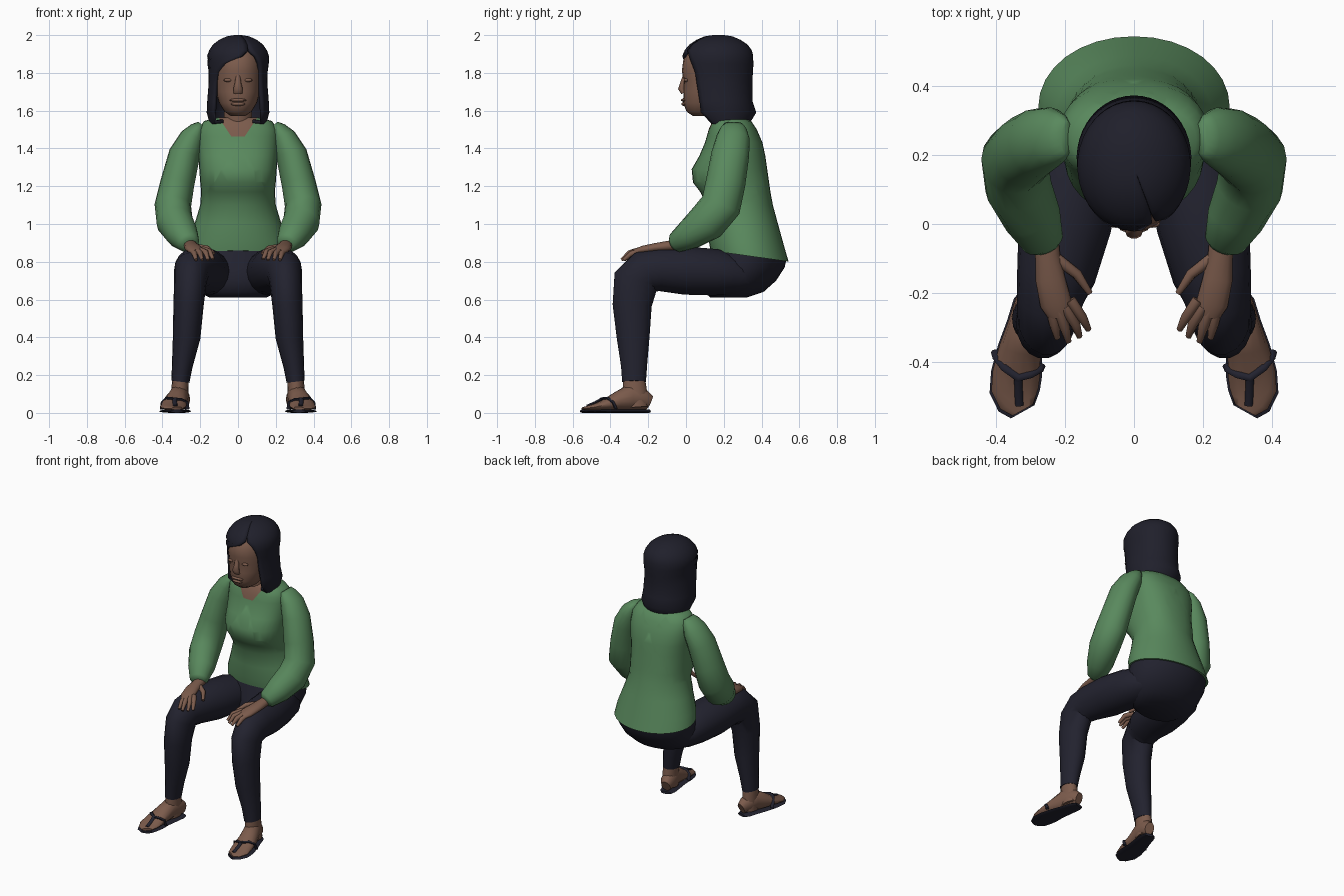
import bpy, bmesh, math
from mathutils import Vector


def material(name, rgb):
    m = bpy.data.materials.new(name)
    m.diffuse_color = (*rgb, 1)
    return m


SKIN = material("brown skin", (0.20, 0.105, 0.072))
GREEN = material("green knit", (0.10, 0.25, 0.11))
NAVY = material("dark navy cloth", (0.016, 0.016, 0.028))
HAIR = material("black hair", (0.014, 0.014, 0.024))


def loft(name, rings, mat, closed=True, mirror=False, cap_start=True, cap_end=True):
    """Bridge equal-length rings of points into one smooth object."""
    bm = bmesh.new()
    vs = [[bm.verts.new(p) for p in r] for r in rings]
    n = len(rings[0])
    for a, b in zip(vs, vs[1:]):
        for i in range(n if closed else n - 1):
            j = (i + 1) % n
            bm.faces.new((a[i], a[j], b[j], b[i]))
    if cap_start:
        bm.faces.new(vs[0])
    if cap_end:
        bm.faces.new(vs[-1])
    bmesh.ops.recalc_face_normals(bm, faces=bm.faces)
    me = bpy.data.meshes.new(name)
    bm.to_mesh(me)
    bm.free()
    me.materials.append(mat)
    me.shade_smooth()
    me.set_sharp_from_angle(angle=math.radians(60))
    ob = bpy.data.objects.new(name, me)
    bpy.context.collection.objects.link(ob)
    if mirror:
        ob.modifiers.new("mirror", 'MIRROR').use_mirror_merge = False
    return ob


def level_ring(z, rx, y0, y1, tilt=0.0, n=32, power=2.0):
    """Horizontal superellipse from y0 (front) to y1 (back)."""
    yc, ry, out = (y0 + y1) / 2, (y1 - y0) / 2, []
    for i in range(n):
        t = 2 * math.pi * i / n
        s, c = math.sin(t), -math.cos(t)
        x = rx * math.copysign(abs(s) ** (2 / power), s)
        y = ry * math.copysign(abs(c) ** (2 / power), c)
        out.append((x, yc + y, z + tilt * y))
    return out


def tube(name, pts, mat, n=14, ref=(1, 0, 0), mirror=True):
    """Limb through points (x, y, z, half width, half depth)."""
    ctr = [Vector(p[:3]) for p in pts]
    rings = []
    for i, p in enumerate(pts):
        t = (ctr[min(i + 1, len(pts) - 1)] - ctr[max(i - 1, 0)]).normalized()
        r = Vector(ref)
        s = (r - t * r.dot(t)).normalized()
        u = t.cross(s)
        rings.append([ctr[i] + s * p[3] * math.cos(2 * math.pi * k / n)
                      + u * p[4] * math.sin(2 * math.pi * k / n) for k in range(n)])
    return loft(name, rings, mat, mirror=mirror)


def blob(name, loc, size, mat, mirror=False):
    """Small ellipsoid made of level rings."""
    x, y, z = loc
    rings = []
    for k in range(1, 8):
        a = math.pi * k / 8
        r = math.sin(a)
        rings.append([(px + x, py, pz) for px, py, pz in level_ring(
            z - size[2] * math.cos(a), size[0] * r, y - size[1] * r, y + size[1] * r, n=12)])
    return loft(name, rings, mat, mirror=mirror)


# Sweater body
body = [(0.83, .277, .13, .543, -.14), (0.90, .265, .12, .518, -.06), (1.0, .23, .115, .487),
        (1.1, .20, .11, .46), (1.17, .195, .075, .447), (1.22, .20, .037, .44),
        (1.29, .205, .03, .43), (1.36, .21, .07, .42), (1.43, .215, .10, .405),
        (1.50, .21, .12, .375), (1.545, .18, .14, .345), (1.565, .10, .155, .31)]
sweater = loft("sweater_body", [level_ring(*r, power=2.05 if r[0] < 1.15 else 2.4) for r in body], GREEN)

# Scooped neckline: cut along three planes, colour the inside as skin
sweater.data.materials.append(SKIN)
bm = bmesh.new()
bm.from_mesh(sweater.data)
for co, no in (((0, 0, 1.463), (0, 0, 1)), ((.035, 0, 1.463), (-1.5, 0, 1)),
               ((-.035, 0, 1.463), (1.5, 0, 1))):
    bmesh.ops.bisect_plane(bm, geom=bm.verts[:] + bm.edges[:] + bm.faces[:],
                           plane_co=co, plane_no=Vector(no).normalized())
for f in bm.faces:
    c = f.calc_center_median()
    if c.y < .24 and c.z - 1.463 > max(0, 1.5 * (abs(c.x) - .035)):
        f.material_index = 1
bm.to_mesh(sweater.data)
bm.free()

# Sleeves
tube("sleeves", [(.195, .25, 1.53, .02, .05), (.212, .25, 1.505, .042, .07),
                 (.24, .25, 1.46, .066, .088), (.283, .235, 1.37, .083, .10),
                 (.32, .21, 1.22, .09, .105), (.345, .185, 1.10, .097, .108),
                 (.335, .11, 1.01, .097, .105), (.295, .02, .945, .085, .082),
                 (.262, -.055, .90, .06, .055), (.256, -.07, .892, .04, .035)], GREEN, n=16)

# Trousers: seat and legs
seat = [(.610, .15, .13, .32), (.64, .205, .10, .41), (.70, .25, .08, .477),
        (.77, .268, .10, .522), (.84, .265, .135, .532, -.14)]
loft("trouser_seat", [level_ring(*r) for r in seat], NAVY)
tube("trouser_legs", [(.13, .37, .71, .07, .06), (.15, .27, .73, .125, .105),
                      (.175, .15, .745, .135, .125), (.20, .0, .753, .135, .129),
                      (.226, -.15, .759, .114, .115), (.245, -.22, .742, .096, .118),
                      (.252, -.265, .70, .086, .122), (.262, -.285, .57, .08, .105),
                      (.272, -.28, .40, .073, .088), (.295, -.275, .25, .055, .07),
                      (.305, -.275, .165, .048, .064)], NAVY, n=18)

# Ankles and feet
tube("ankles", [(.305, -.275, .20, .042, .057), (.307, -.272, .12, .046, .066),
                (.308, -.265, .03, .046, .066)], SKIN)
foot = [(.29, -.193, .055, .030, .04), (.298, -.225, .07, .046, .055),
        (.312, -.29, .085, .052, .072), (.33, -.36, .062, .06, .052),
        (.34, -.43, .042, .069, .030), (.345, -.48, .031, .068, .019),
        (.335, -.515, .026, .056, .013), (.322, -.538, .024, .034, .008)]
tube("feet", foot, SKIN)

# Sandals: soles and straps
tube("sandal_soles", [(x, y * 1.01, .009, a + .005, .009) for x, y, z, a, b in foot], NAVY)


def strap(name, pts, ref):
    tube(name, [(*p, .008, .012) for p in pts], NAVY, n=8, ref=ref)


strap("sandal_cross_straps", [(.268, -.41, .02), (.272, -.42, .055), (.30, -.435, .070),
                              (.335, -.445, .074), (.375, -.415, .078), (.398, -.385, .055),
                              (.402, -.37, .02)], (0, .3, 1))
strap("sandal_toe_straps", [(.335, -.445, .074), (.334, -.48, .054), (.332, -.525, .035)], (0, 0, 1))

# Hands resting on the thighs
tube("palms", [(.255, -.02, .892, .035, .03), (.25, -.09, .884, .036, .028),
               (.242, -.16, .876, .043, .024), (.226, -.23, .864, .046, .021),
               (.214, -.265, .852, .034, .016)], SKIN)
fingers = [((.185, -.22, .866), (.15, -.27, .855), (.132, -.305, .815)),
           ((.20, -.24, .862), (.17, -.29, .85), (.158, -.325, .81)),
           ((.218, -.25, .858), (.20, -.30, .845), (.19, -.34, .81)),
           ((.24, -.24, .856), (.23, -.29, .842), (.222, -.33, .81)),
           ((.225, -.10, .88), (.165, -.145, .872), (.128, -.20, .845))]
for i, path in enumerate(fingers):
    tube("thumbs" if i == 4 else f"fingers_{i + 1}",
         [(*p, r, r) for p, r in zip(path, (.017, .015, .009))], SKIN, n=8)

# Neck and head
loft("neck", [level_ring(*r, n=20) for r in
              [(1.47, .09, .145, .31), (1.53, .075, .14, .30), (1.66, .075, .12, .28)]], SKIN)
head = [(1.573, .04, .035, .14), (1.595, .072, .003, .19), (1.64, .10, -.015, .24),
        (1.70, .118, -.014, .28), (1.76, .125, -.012, .30), (1.81, .127, -.022, .31),
        (1.87, .125, -.014, .32), (1.92, .105, .02, .30), (1.96, .06, .08, .25)]
loft("head", [level_ring(*r, n=24, power=2.15) for r in head], SKIN)

# Face
tube("nose", [(0, -.006, 1.79, .012, .010), (0, -.016, 1.75, .016, .014),
              (0, -.024, 1.715, .025, .019), (0, -.014, 1.693, .024, .012)], SKIN, n=10, mirror=False)
blob("upper_lip", (0, -.009, 1.656), (.045, .018, .009), SKIN)
blob("lower_lip", (0, -.007, 1.635), (.038, .018, .010), SKIN)
blob("eyes", (.052, .001, 1.762), (.024, .012, .010), SKIN, mirror=True)

# Hair: level arcs, open at the face from angle a to angle b (degrees from the front)
hair_rows = [(1.535, .10, .20, .09, -50, 50), (1.53, .15, .21, .125, -54, 54),
             (1.59, .166, .19, .182, -52, 52), (1.65, .163, .18, .172, -51, 51),
             (1.75, .155, .17, .182, -51, 51), (1.80, .156, .168, .186, -45, 50),
             (1.85, .163, .167, .191, -25, 44), (1.89, .164, .168, .188, 8, 35),
             (1.92, .153, .17, .178, 20, 24), (1.95, .132, .172, .154, 22, 22.5),
             (1.975, .10, .172, .117, 22, 22.5), (1.993, .06, .172, .075, 22, 22.5),
             (2.0, .02, .172, .03, 22, 22.5)]
rings = []
for z, rx, yc, ry, a, b in hair_rows:
    ring = []
    for i in range(33):
        t = math.radians(b + (360 + a - b) * i / 32)
        ring.append((rx * math.sin(t), yc - ry * math.cos(t), z))
    rings.append(ring)
hair = loft("hair", rings, HAIR, closed=False, cap_start=False, cap_end=True)
shell = hair.modifiers.new("thickness", 'SOLIDIFY')
shell.thickness = 0.018
shell.offset = -1
